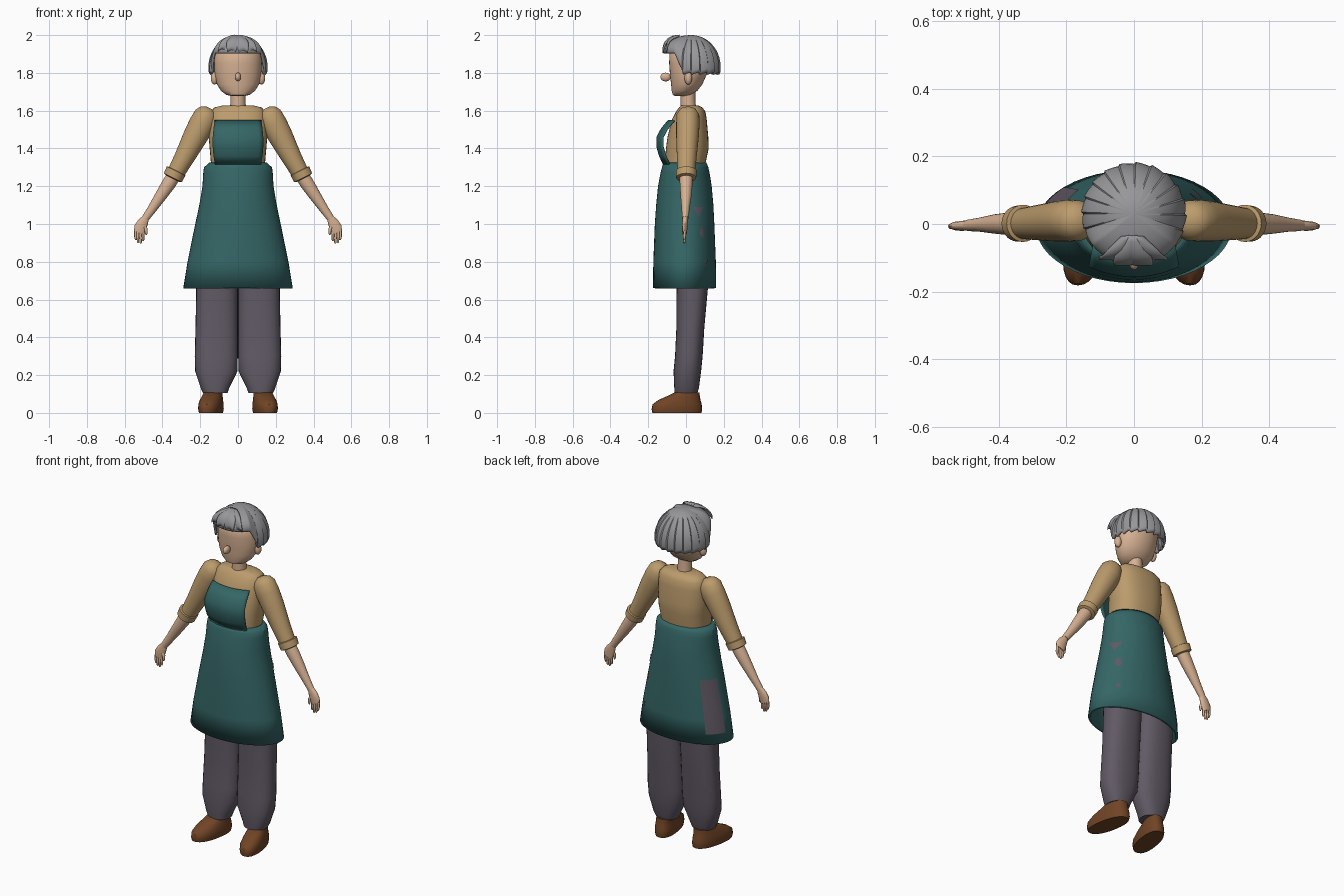
import bpy, bmesh, math
from mathutils import Vector

if "Cube" in bpy.data.objects:
    bpy.data.objects.remove(bpy.data.objects["Cube"])


def material(name, rgb):
    m = bpy.data.materials.new(name)
    m.diffuse_color = [(c / 255) ** 2.2 for c in rgb] + [1]
    m.use_nodes = True
    m.node_tree.nodes["Principled BSDF"].inputs["Base Color"].default_value = m.diffuse_color
    return m


SKIN = material("skin", (214, 176, 146))
SHIRT = material("tan_cloth", (186, 154, 108))
TEAL = material("teal_cloth", (56, 102, 102))
GREY = material("purple_grey_cloth", (97, 90, 101))
BROWN = material("brown_leather", (112, 70, 42))
HAIR = material("grey_hair", (150, 150, 153))


def finish(name, bm, mat, mirror=False, thick=0, angle=40):
    bmesh.ops.recalc_face_normals(bm, faces=bm.faces)
    me = bpy.data.meshes.new(name)
    bm.to_mesh(me)
    bm.free()
    ob = bpy.data.objects.new(name, me)
    bpy.context.collection.objects.link(ob)
    me.materials.append(mat)
    bpy.ops.object.select_all(action='DESELECT')
    ob.select_set(True)
    bpy.context.view_layer.objects.active = ob
    bpy.ops.object.shade_smooth_by_angle(angle=math.radians(angle))
    if thick:
        s = ob.modifiers.new("thickness", 'SOLIDIFY')
        s.thickness, s.offset = thick, -1
    if mirror:
        ob.modifiers.new("mirror", 'MIRROR')
    return ob


def grid(bm, rows, closed):
    """Skin rows of points with quads."""
    vs = [[bm.verts.new(p) for p in row] for row in rows]
    n = len(rows[0])
    for a, b in zip(vs, vs[1:]):
        for i in range(n if closed else n - 1):
            j = (i + 1) % n
            bm.faces.new((a[i], a[j], b[j], b[i]))
    return vs


def loft(name, rings, mat, d=(0, 0, 1), n=28, power=2, caps=True, bm=None, **kw):
    """Rings are (x, y, z, half width, half depth) set square to direction d."""
    own = bm is None
    bm = bm or bmesh.new()
    v = Vector((0, 1, 0))
    u = v.cross(Vector(d).normalized())
    rows = []
    for x, y, z, ru, rv in rings:
        row = []
        for i in range(n):
            a = 2 * math.pi * i / n
            c, s = math.cos(a), math.sin(a)
            c = math.copysign(abs(c) ** (2 / power), c)
            s = math.copysign(abs(s) ** (2 / power), s)
            row.append(Vector((x, y, z)) + u * ru * c + v * rv * s)
        rows.append(row)
    vs = grid(bm, rows, True)
    if caps:
        bm.faces.new(vs[0])
        bm.faces.new(vs[-1])
    return finish(name, bm, mat, **kw) if own else None


def ball(name, c, r, mat, **kw):
    bm = bmesh.new()
    bmesh.ops.create_uvsphere(bm, u_segments=24, v_segments=14, radius=1)
    for v in bm.verts:
        v.co = Vector((v.co.x * r[0] + c[0], v.co.y * r[1] + c[1], v.co.z * r[2] + c[2]))
    return finish(name, bm, mat, **kw)


# Trousers
loft("trouser_leg", [(.12, .0, .105, .065, .06), (.122, .003, .13, .075, .065),
     (.115, .007, .22, .112, .073), (.115, .015, .3, .114, .073), (.113, .023, .45, .112, .074),
     (.111, .033, .66, .11, .083), (.108, .03, .95, .105, .085), (.09, .01, 1.15, .085, .08)],
     GREY, power=2.4, mirror=True)

# Shoes, with toes turned out
shoe = loft("shoe", [(.14, -.048, 0, .058, .13), (.14, -.048, .02, .062, .134),
            (.14, -.047, .045, .062, .13), (.14, -.035, .068, .057, .112),
            (.139, -.012, .09, .052, .085), (.138, .005, .108, .047, .066)],
            BROWN, power=2.3, mirror=True)
for v in shoe.data.vertices:
    v.co.x -= .17 * (v.co.y + .03)

# Apron skirt: height, half width, front y, back y
SKIRT = [(.66, .29, -.175, .16), (.8, .267, -.173, .158), (1.0, .226, -.165, .15),
         (1.1, .205, -.158, .145), (1.2, .188, -.148, .136), (1.27, .184, -.135, .125),
         (1.3, .18, -.127, .118), (1.325, .152, -.12, .108)]
loft("apron_skirt", [(0, (f + b) / 2, z, w, (b - f) / 2) for z, w, f, b in SKIRT],
     TEAL, n=48, caps=False, thick=.015)


def skirt_point(z, deg, out):
    for lo, hi in zip(SKIRT, SKIRT[1:]):
        if lo[0] <= z <= hi[0]:
            t = (z - lo[0]) / (hi[0] - lo[0])
            w, f, b = [p + (q - p) * t for p, q in zip(lo[1:], hi[1:])]
            a = math.radians(deg)
            return ((w + out) * math.cos(a), (f + b) / 2 + ((b - f) / 2 + out) * math.sin(a), z)


# Side panel and small patches showing on the skirt
for name, a0, a1, z0, z1, taper in [("side_panel", 137, 170, .72, 1.03, 1),
                                    ("side_patch", 16, 40, 1.04, 1.09, .1),
                                    ("small_patch", 38, 46, .78, .81, .2)]:
    bm = bmesh.new()
    rows = []
    for i in range(7):
        t = i / 6
        k = taper + (1 - taper) * t
        mid, half = (a0 + a1) / 2, (a1 - a0) / 2 * k
        rows.append([skirt_point(z0 + (z1 - z0) * t, mid + half * (j / 4 - 1), .004)
                     for j in range(9)])
    grid(bm, rows, False)
    finish(name, bm, GREY)

# Shirt body
loft("shirt_body", [(0, -.005, 1.24, .14, .105), (0, -.005, 1.32, .143, .108),
     (0, .007, 1.4, .15, .113), (0, .01, 1.46, .155, .108), (0, .017, 1.55, .152, .093),
     (0, .025, 1.595, .145, .078), (0, .025, 1.617, .125, .062), (0, .02, 1.628, .08, .045)],
     SHIRT, n=36, power=2.4)

# Apron bib
bm = bmesh.new()
BIB = [(1.315, -.122, .122), (1.36, -.143, .13), (1.41, -.157, .134), (1.46, -.157, .134),
       (1.505, -.133, .13), (1.55, -.096, .123)]
grid(bm, [[(w * (i / 6 - 1), y + .03 * (i / 6 - 1) ** 2, z) for i in range(13)]
          for z, y, w in BIB], False)
finish("apron_bib", bm, TEAL, thick=.009)

# Sleeves and rolled cuffs
ARM = (.45, 0, -.89)
loft("sleeve", [(.148, .01, 1.613, .02, .02), (.157, .01, 1.6, .047, .045),
     (.168, .01, 1.577, .063, .06), (.19, .01, 1.53, .069, .062), (.225, .008, 1.465, .065, .06),
     (.285, .004, 1.35, .053, .052), (.335, .001, 1.26, .045, .045)],
     SHIRT, d=ARM, mirror=True)
loft("cuff", [(.326, .002, 1.282, .047, .047), (.328, .002, 1.28, .055, .055),
     (.345, .001, 1.245, .053, .053), (.347, .001, 1.241, .04, .04)],
     SHIRT, d=ARM, mirror=True)

# Forearms and hands
loft("forearm", [(.33, .001, 1.27, .036, .036), (.365, .001, 1.215, .037, .034),
     (.41, .0, 1.147, .031, .029), (.455, -.002, 1.08, .024, .021), (.49, -.004, 1.03, .02, .017)],
     SKIN, d=(.56, 0, -.83), mirror=True)
bm = bmesh.new()
loft("hand", [(.488, -.004, 1.035, .018, .015), (.503, -.005, 1.01, .028, .015),
     (.517, -.006, .98, .033, .014), (.524, -.006, .953, .029, .011)],
     SKIN, d=(.4, 0, -.92), n=16, bm=bm)
for x, tip, z in [(.502, .502, .91), (.516, .515, .896), (.53, .529, .9), (.542, .541, .915)]:
    loft("finger", [(x, -.006, .968, .0075, .008), (x + .001, -.008, .935, .007, .0075),
         (tip, -.009, z + .006, .006, .006), (tip, -.009, z, .003, .003)],
         SKIN, d=(0, 0, -1), n=10, bm=bm)
loft("thumb", [(.5, -.007, 1.0, .01, .009), (.488, -.012, .975, .009, .009),
     (.485, -.014, .95, .007, .007), (.486, -.014, .942, .003, .003)],
     SKIN, d=(-.2, 0, -1), n=10, bm=bm)
finish("hand", bm, SKIN, mirror=True)

# Neck, head, nose and ears
loft("neck", [(0, .015, 1.58, .045, .042), (0, .01, 1.66, .039, .039),
              (0, .01, 1.74, .039, .039)], SKIN)
loft("head", [(0, -.025, 1.677, .035, .032), (0, -.02, 1.684, .062, .05),
     (0, -.008, 1.705, .09, .068), (0, .004, 1.74, .112, .083), (0, .012, 1.79, .123, .097),
     (0, .018, 1.85, .126, .107), (0, .02, 1.9, .121, .108), (0, .025, 1.94, .09, .085),
     (0, .03, 1.965, .04, .04)], SKIN, n=36)
ball("nose", (0, -.108, 1.778), (.016, .028, .023), SKIN)
ball("ear", (.124, .012, 1.772), (.02, .02, .034), SKIN, mirror=True)

# Hair: a dome with a raised front hem and overlapping locks
bm = bmesh.new()
N = 180
rows = []
for k in range(15):
    s = .02 + .98 * k / 14
    th = math.radians(100) * s
    row = []
    for i in range(N):
        a = 2 * math.pi * i / N
        front = max(0, min(1, (-math.sin(a) - .3) / .3))
        side = 1 - front
        lock = (i % 9) / 9
        hem = 1.79 + .113 * front + .016 * lock * side
        r = 1 + (.05 * lock - .03) * s ** 2 * side
        z = 2 - (2 - hem) * (1 - math.cos(th)) / (1 - math.cos(math.radians(100)))
        h = math.sin(th) * r
        row.append((.155 * h * math.cos(a), .03 + .152 * h * math.sin(a), z))
    rows.append(row)
vs = grid(bm, rows, True)
bm.faces.new(vs[0])
finish("hair", bm, HAIR, thick=.012, angle=30)

# Swept fringe locks, fanned out from a parting
bm = bmesh.new()
for x0, x1, z1, w in [(-.02, -.085, 1.92, .034), (-.01, -.035, 1.915, .036),
                      (.0, .03, 1.912, .038), (.01, .08, 1.915, .036)]:
    rows = []
    for k in range(9):
        t = k / 8
        x, z = x0 + (x1 - x0) * t, 1.996 - (1.996 - z1) * t ** 2
        y = -.035 - (.092 - 3 * x1 * x1) * math.sin(t * 1.6)
        half = w * (.25 + .75 * math.sin(math.pi * (.1 + .75 * t)))
        rows.append([(x + half * (j / 4 - 1), y, z + .006 - .012 * (j / 4 - 1) ** 2)
                     for j in range(9)])
    grid(bm, rows, False)
finish("fringe", bm, HAIR, thick=.008)
